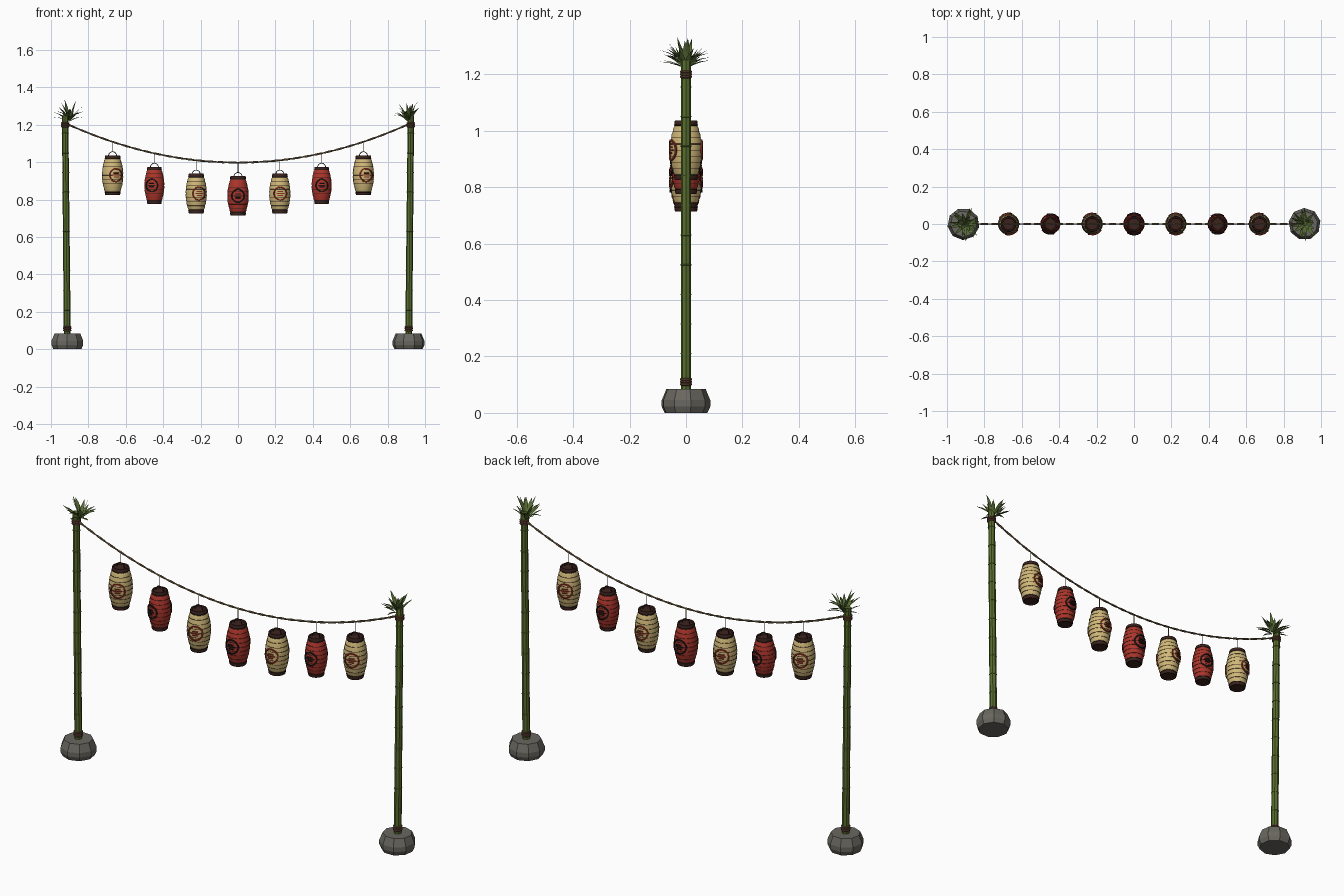
import bpy, bmesh, math, random
from mathutils import Vector

if "Cube" in bpy.data.objects:
    bpy.data.objects.remove(bpy.data.objects["Cube"])

random.seed(11)


def mat(name, rgb):
    m = bpy.data.materials.new(name)
    m.diffuse_color = (*rgb, 1)
    m.use_nodes = True
    m.node_tree.nodes["Principled BSDF"].inputs["Base Color"].default_value = m.diffuse_color
    return m


BAMBOO = mat("bamboo green", (0.10, 0.155, 0.026))
LEAF = mat("leaf green", (0.10, 0.155, 0.036))
STONE = mat("stone grey", (0.14, 0.135, 0.115))
ROPE = mat("rope brown", (0.17, 0.115, 0.055))
BIND = mat("binding brown", (0.13, 0.062, 0.034))
CREAM = mat("cream paper", (0.63, 0.48, 0.19))
RED = mat("red paper", (0.42, 0.036, 0.024))
MARK = mat("emblem red", (0.27, 0.03, 0.016))
MAROON = mat("dark maroon wood", (0.045, 0.016, 0.012))
BLACK = mat("black lacquer", (0.012, 0.011, 0.010))


def make(name, verts, faces, material, smooth=False, loc=(0, 0, 0), rot=0.0, scale=1.0):
    me = bpy.data.meshes.new(name)
    me.from_pydata([tuple(v) for v in verts], [], faces)
    bm = bmesh.new()
    bm.from_mesh(me)
    bmesh.ops.recalc_face_normals(bm, faces=bm.faces)
    bm.to_mesh(me)
    bm.free()
    me.materials.append(material)
    ob = bpy.data.objects.new(name, me)
    bpy.context.collection.objects.link(ob)
    ob.location, ob.rotation_euler, ob.scale = loc, (0, 0, rot), (scale,) * 3
    if smooth:
        bpy.ops.object.select_all(action='DESELECT')
        ob.select_set(True)
        bpy.context.view_layer.objects.active = ob
        bpy.ops.object.shade_smooth_by_angle(angle=math.radians(40))
    return ob


def rings_to_mesh(rings, closed=False):
    """Skin equal-sized vertex rings; cap the ends unless closed."""
    n, k = len(rings[0]), len(rings)
    verts = [v for r in rings for v in r]
    faces = [(i * n + j, i * n + (j + 1) % n,
              (i + 1) % k * n + (j + 1) % n, (i + 1) % k * n + j)
             for i in range(k if closed else k - 1) for j in range(n)]
    if not closed:
        faces += [tuple(range(n)), tuple(range((k - 1) * n, k * n))]
    return verts, faces


def lathe(profile, sides, lean=None):
    lean = lean or (lambda z: 0.0)
    return rings_to_mesh([[(lean(z) + r * math.cos(math.tau * j / sides),
                            r * math.sin(math.tau * j / sides), z)
                           for j in range(sides)] for r, z in profile])


def tube(points, radius, sides=6):
    rings = []
    for i, p in enumerate(points):
        t = (points[min(i + 1, len(points) - 1)] - points[max(i - 1, 0)]).normalized()
        a = t.cross(Vector((0, 1, 0))).normalized()
        b = t.cross(a)
        rings.append([p + radius * (a * math.cos(math.tau * j / sides) +
                                    b * math.sin(math.tau * j / sides)) for j in range(sides)])
    return rings_to_mesh(rings)


def join(parts):
    verts, faces = [], []
    for v, f in parts:
        off = len(verts)
        verts += v
        faces += [tuple(i + off for i in q) for q in f]
    return verts, faces


def band(r, z, h, sides=10, lean=None):
    return lathe([(r - 0.004, z - h), (r, z - h / 2), (r, z + h / 2), (r - 0.004, z + h)], sides, lean)


# ---- posts: stone foot, bamboo pole, bindings and leaf tuft ----
def leaf(angle, elev, length, width, base_z):
    out = Vector((math.cos(angle), math.sin(angle), 0))
    side = Vector((-out.y, out.x, 0))
    verts = []
    for t, w in ((0, 0.25), (0.3, 0.9), (0.6, 0.8), (1, 0.02)):
        c = out * (0.006 + length * t * math.cos(elev))
        c.z = base_z + length * t * math.sin(elev) - 0.018 * t * t * math.cos(elev)
        fold = Vector((0, 0, width * w * 0.35))
        verts += [c - side * width * w + fold, c, c + side * width * w + fold]
    faces = [(i * 3 + j, i * 3 + j + 1, i * 3 + j + 4, i * 3 + j + 3)
             for i in range(3) for j in range(2)]
    return verts, faces


for side, s in (("left", -1), ("right", 1)):
    x = 0.912 * s

    def lean(z, s=s):
        return s * 0.010 * z

    make(side + "_stone_foot", *lathe([(0.076, 0), (0.086, 0.022), (0.086, 0.045),
                                       (0.070, 0.084)], 9), STONE, loc=(x, 0, 0), rot=0.2 * s)
    make(side + "_bamboo_pole", *lathe([(0.0185, 0.07), (0.0178, 0.7), (0.017, 1.25)], 8, lean),
         BAMBOO, loc=(x, 0, 0))
    make(side + "_pole_nodes", *join([band(0.0197, 0.21 + 0.105 * i, 0.003, 8, lean)
                                      for i in range(10)]), BAMBOO, loc=(x, 0, 0))
    make(side + "_pole_bindings", *join([band(0.0222, z + d, 0.005, 10, lean) for z in (0.11, 1.20)
                                         for d in (-0.009, 0, 0.009)]), BIND, loc=(x, 0, 0))
    leaves = [leaf(i * 2.4 + random.uniform(-.4, .4), random.uniform(0.4, 1.25),
                   random.uniform(0.075, 0.108), random.uniform(0.007, 0.011),
                   random.uniform(1.215, 1.245)) for i in range(24)]
    make(side + "_leaf_tuft", *join(leaves), LEAF, loc=(-0.902 if s < 0 else 0.912, 0, 0))


# ---- sagging rope of two twisted strands ----
def rope_z(x):
    return 0.998 + 0.247 * x * x


def strand(phase):
    pts = []
    for i in range(181):
        px = -0.905 + 1.81 * i / 180
        a = phase + px * 55
        pts.append(Vector((px, 0.0022 * math.cos(a), rope_z(px) + 0.0022 * math.sin(a))))
    return tube(pts, 0.0034, 6)


make("rope_first_strand", *strand(0), ROPE, True)
make("rope_second_strand", *strand(math.pi), ROPE, True)

# ---- lanterns ----
HALF = 0.088
RIBS = 8


def body_r(v):
    return 0.041 + 0.0155 * (1 - (v / HALF) ** 2)


def on_body(u, v, lift, facing):
    """Wrap flat emblem coordinates onto the lantern, facing -y or +y."""
    a = u / 0.056
    r = body_r(v) + lift
    return (r * math.sin(a) * facing, -r * math.cos(a) * facing, v)


def emblem(facing, size):
    rings = []
    for i in range(28):
        a = math.tau * i / 28
        rings.append([on_body((size + d) * math.cos(a), (size + d) * math.sin(a), h, facing)
                      for d, h in ((-0.0038, 0), (-0.003, 0.005), (0.003, 0.005), (0.0038, 0))])
    parts = [rings_to_mesh(rings, True)]
    # plain bars inside the ring
    for v, w in ((0.010, 0.014), (0.0, 0.020), (-0.010, 0.013)):
        bar = [[on_body(-w + 2 * w * i / 6, v + d, h, facing)
                for d, h in ((-0.003, 0), (-0.0024, 0.0045), (0.0024, 0.0045), (0.003, 0))]
               for i in range(7)]
        parts.append(rings_to_mesh(bar))
    return join(parts)


turns = (0.35, -0.29, 0.29, 0.0, 0.05, 0.03, 0.29)
for n, turn in enumerate(turns):
    lx = (n - 3) * 0.2235
    is_red = n % 2 == 1
    paper, mark = (RED, BLACK) if is_red else (CREAM, MARK)
    hang = (lx, 0, rope_z(lx) - 0.178)
    size = 0.94 if n in (1, 5) else 1.0
    loc = (lx, 0, hang[2] + 0.106 * (1 - size))
    tag = f"lantern_{n + 1}_"

    # pleated paper body
    prof = []
    for i in range(RIBS * 2 + 1):
        v = -HALF + HALF * i / RIBS
        prof.append((body_r(v) + (0.0012 if i % 2 else -0.0008), v))
    make(tag + "paper_body", *lathe(prof, 18), paper, True, loc, turn, size)

    # fine hoops in the pleats
    hoops = [lathe([(body_r(v) - 0.002, v - 0.0012), (body_r(v) + 0.0006, v - 0.0007),
                    (body_r(v) + 0.0006, v + 0.0007), (body_r(v) - 0.002, v + 0.0012)], 18)
             for v in (-HALF + 2 * HALF * i / RIBS for i in range(1, RIBS))]
    make(tag + "hoops", *join(hoops), MAROON, False, loc, turn, size)

    # end caps with a raised rim
    caps = [lathe([(0.040, k * 0.084), (0.0415, k * 0.088), (0.0415, k * 0.100), (0.039, k * 0.106),
                   (0.033, k * 0.106), (0.031, k * 0.101)], 18) for k in (1, -1)]
    make(tag + "caps", *join(caps), MAROON, True, loc, turn, size)
    make(tag + "cap_rims", *join([band(0.0428, k * 0.090, 0.003, 18) for k in (1, -1)]),
         BLACK, False, loc, turn, size)

    # front and back emblems
    make(tag + "emblems", *join([emblem(f, 0.035) for f in (1, -1)]), mark, False, loc, turn, size)

    # wire handle and hanging cord
    arc = [Vector((0.022 * math.cos(math.pi * i / 12), 0,
                   0.101 + 0.024 * math.sin(math.pi * i / 12))) for i in range(13)]
    make(tag + "handle", *tube(arc, 0.002), BLACK, True, hang)
    make(tag + "cord", *lathe([(0.0018, 0.123), (0.0018, 0.178)], 6), ROPE, False, hang)
